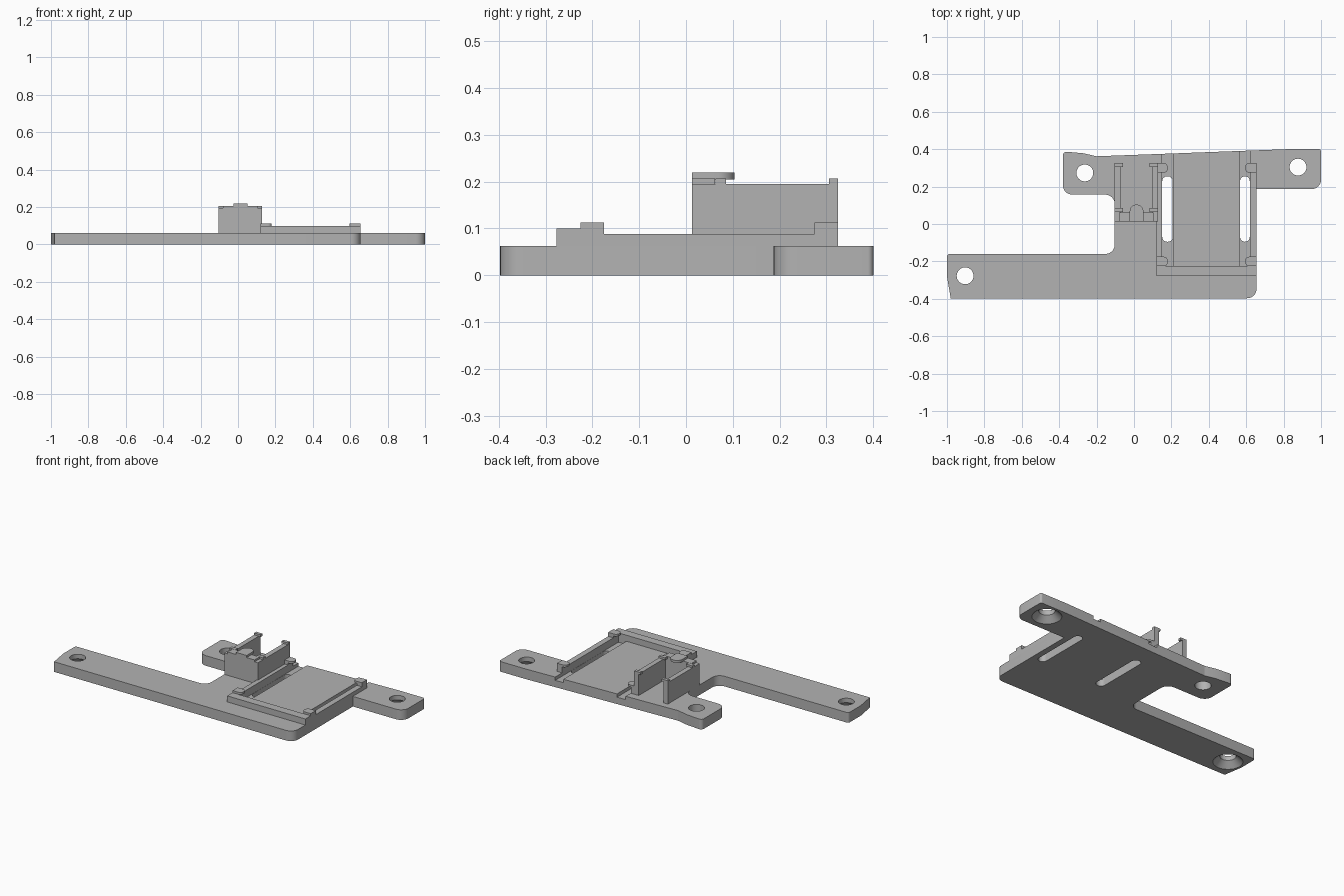
import bpy, bmesh, math
from mathutils import Vector

cube = bpy.data.objects.get("Cube")
if cube:
    bpy.data.objects.remove(cube, do_unlink=True)

grey = bpy.data.materials.new("light_grey")
grey.use_nodes = True
COLOUR = (0.45, 0.45, 0.45, 1)
grey.diffuse_color = COLOUR
grey.node_tree.nodes["Principled BSDF"].inputs["Base Color"].default_value = COLOUR


def finish(name, bm):
    bmesh.ops.recalc_face_normals(bm, faces=bm.faces)
    mesh = bpy.data.meshes.new(name)
    bm.to_mesh(mesh)
    bm.free()
    mesh.materials.append(grey)
    ob = bpy.data.objects.new(name, mesh)
    bpy.context.collection.objects.link(ob)
    return ob


def fillet(corners, steps=8):
    """Outline from (x, y, corner radius) entries."""
    out = []
    for i, (x, y, r) in enumerate(corners):
        p = Vector((x, y))
        if not r:
            out.append(p)
            continue
        u = (Vector(corners[i - 1][:2]) - p).normalized()
        v = (Vector(corners[(i + 1) % len(corners)][:2]) - p).normalized()
        half = u.angle(v) / 2
        c = p + (u + v).normalized() * r / math.sin(half)
        a = p + u * r / math.tan(half) - c
        b = p + v * r / math.tan(half) - c
        turn = math.atan2(a.x * b.y - a.y * b.x, a.dot(b))
        for k in range(steps + 1):
            t = turn * k / steps
            out.append(c + Vector((a.x * math.cos(t) - a.y * math.sin(t),
                                   a.x * math.sin(t) + a.y * math.cos(t))))
    return out


def prism(name, corners, z0, z1):
    bm = bmesh.new()
    face = bm.faces.new([bm.verts.new((p.x, p.y, z0)) for p in fillet(corners)])
    ext = bmesh.ops.extrude_face_region(bm, geom=[face])["geom"]
    bmesh.ops.translate(bm, vec=(0, 0, z1 - z0),
                        verts=[e for e in ext if isinstance(e, bmesh.types.BMVert)])
    return finish(name, bm)


def rect(name, x0, x1, y0, y1, z0, z1, radii=(0, 0, 0, 0)):
    xy = ((x0, y0), (x1, y0), (x1, y1), (x0, y1))
    return prism(name, [(*p, r) for p, r in zip(xy, radii)], z0, z1)


def cone(name, x, y, z0, z1, r0, r1):
    bm = bmesh.new()
    bmesh.ops.create_cone(bm, cap_ends=True, segments=40, radius1=r0, radius2=r1, depth=z1 - z0)
    bmesh.ops.translate(bm, verts=bm.verts, vec=(x, y, (z0 + z1) / 2))
    return finish(name, bm)


def cut(ob, cutter):
    cutter.hide_render = True
    mod = ob.modifiers.new("cut", "BOOLEAN")
    mod.operation, mod.solver, mod.object = "DIFFERENCE", "EXACT", cutter
    bpy.context.view_layer.objects.active = ob
    bpy.ops.object.modifier_apply(modifier=mod.name)
    bpy.data.objects.remove(cutter, do_unlink=True)


# Base plate with three mounting arms
TOP = 0.0625
plate = prism("base_plate", [
    (-0.98, -0.397, 0), (0.655, -0.397, 0.05), (0.655, 0.187, 0), (1, 0.187, 0.05),
    (1, 0.4, 0.012), (0.82, 0.4, 0), (-0.2, 0.362, 0.03), (-0.27, 0.378, 0), (-0.38, 0.388, 0.02),
    (-0.38, 0.157, 0.05), (-0.103, 0.157, 0.05), (-0.103, -0.16, 0.05),
    (-1, -0.16, 0.015), (-1, -0.28, 0)], 0, TOP)

# Screw holes, two of them countersunk from below
for x, y, sunk in ((-0.903, -0.277, True), (0.877, 0.304, True), (-0.263, 0.273, False)):
    cut(plate, cone("hole_cutter", x, y, -0.1, 0.2, 0.045, 0.045))
    if sunk:
        cut(plate, cone("countersink_cutter", x, y, -0.01, 0.035, 0.093, 0.045))

# Shallow grooves running out of the back edge, with through slots
for x0, x1 in ((0.15, 0.208), (0.566, 0.62)):
    cut(plate, rect("groove_cutter", x0, x1, -0.225, 0.5, 0.042, 0.2))
    cut(plate, rect("slot_cutter", x0 + 0.001, x1 - 0.001, -0.095, 0.255, -0.1, 0.2, (0.026,) * 4))

parts = [plate]
LOW = TOP - 0.03

# Board tray: front wall, side rails and round-nosed clips
parts.append(rect("tray_front_wall", 0.12, 0.655, -0.277, -0.225, LOW, 0.1))
for side, x0, x1 in (("right", 0.12, 0.15), ("left", 0.62, 0.655)):
    parts.append(rect(side + "_tray_rail", x0, x1, -0.225, 0.325, LOW, 0.088))
    for place, y0 in (("front", -0.225), ("back", 0.275)):
        y1 = y0 + 0.05
        parts.append(rect(f"{side}_{place}_clip_post", x0, x1, y0, y1, 0.08, 0.102))
        if side == "right":
            a, b, radii = x0, 0.18, (0, 0.02, 0.02, 0)
        else:
            a, b, radii = 0.595, x1, (0.02, 0, 0, 0.02)
        parts.append(rect(f"{side}_{place}_clip_head", a, b, y0, y1, 0.1, 0.113, radii))

# Upright holder: front wall, side walls, hooks
WALL = 0.195
parts.append(rect("holder_front_wall", -0.103, 0.127, 0.013, 0.062, LOW, WALL))
for side, x0, x1, h0, h1 in (("right", -0.103, -0.072, -0.103, -0.06),
                             ("left", 0.096, 0.127, 0.084, 0.127)):
    parts.append(rect(side + "_holder_wall", x0, x1, 0.05, 0.325, LOW, WALL))
    for place, y0, y1 in (("front", 0.063, 0.085), ("back", 0.305, 0.325)):
        parts.append(rect(f"{side}_{place}_hook", h0, h1, y0, y1, WALL - 0.002, 0.207))

# Centre latch with rounded nose
parts.append(rect("latch_post", -0.08, 0.104, 0.013, 0.062, WALL - 0.01, 0.207))
parts.append(rect("latch_head", -0.023, 0.05, 0.013, 0.104, 0.205, 0.22, (0, 0, 0.036, 0.036)))

# Smooth the round walls, keep edges sharp
bpy.ops.object.select_all(action="DESELECT")
for ob in parts:
    ob.select_set(True)
bpy.context.view_layer.objects.active = plate
bpy.ops.object.shade_smooth_by_angle(angle=math.radians(30))
